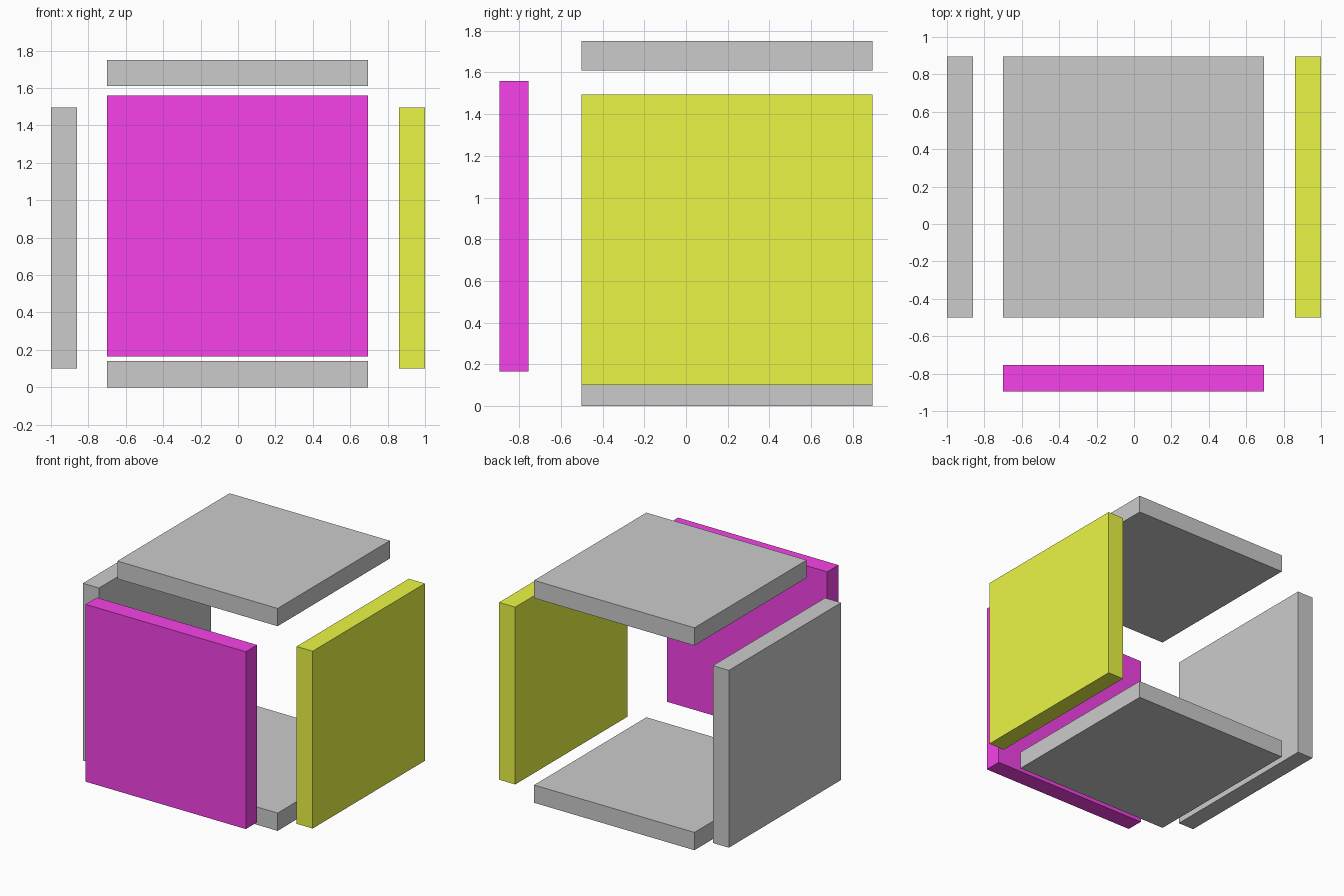
import bpy
from mathutils import Vector

if "Cube" in bpy.data.objects:
    bpy.data.objects.remove(bpy.data.objects["Cube"])


def material(name, colour):
    mat = bpy.data.materials.new(name)
    mat.diffuse_color = (*colour, 1)
    mat.use_nodes = True
    mat.node_tree.nodes["Principled BSDF"].inputs["Base Color"].default_value = mat.diffuse_color
    return mat


def panel(name, low, size, mat=None):
    """Box given by its lowest corner and its size."""
    low, size = Vector(low), Vector(size)
    bpy.ops.mesh.primitive_cube_add(size=1, location=low + size / 2)
    obj = bpy.context.object
    obj.name = name
    obj.scale = size
    bpy.ops.object.transform_apply(location=False, rotation=False, scale=True)
    if mat:
        obj.data.materials.append(mat)


W, T = 1.395, 0.14      # panel width and thickness
X0, Y0, Z0 = -0.70, -0.50, 0.10

magenta = material("magenta", (0.91, 0.055, 0.80))
lime = material("lime", (0.83, 0.92, 0.06))

# Floor and lid
for name, z in (("bottom_panel", 0.0), ("top_panel", 1.61)):
    panel(name, (X0, Y0, z), (W, W, T))

# Side walls
panel("left_panel", (-1.0, Y0, Z0), (T, W, W))
panel("right_panel", (1.0 - T, Y0, Z0), (T, W, W), lime)

# Front wall
panel("front_panel", (X0, -0.895, 0.165), (W, T, W), magenta)
